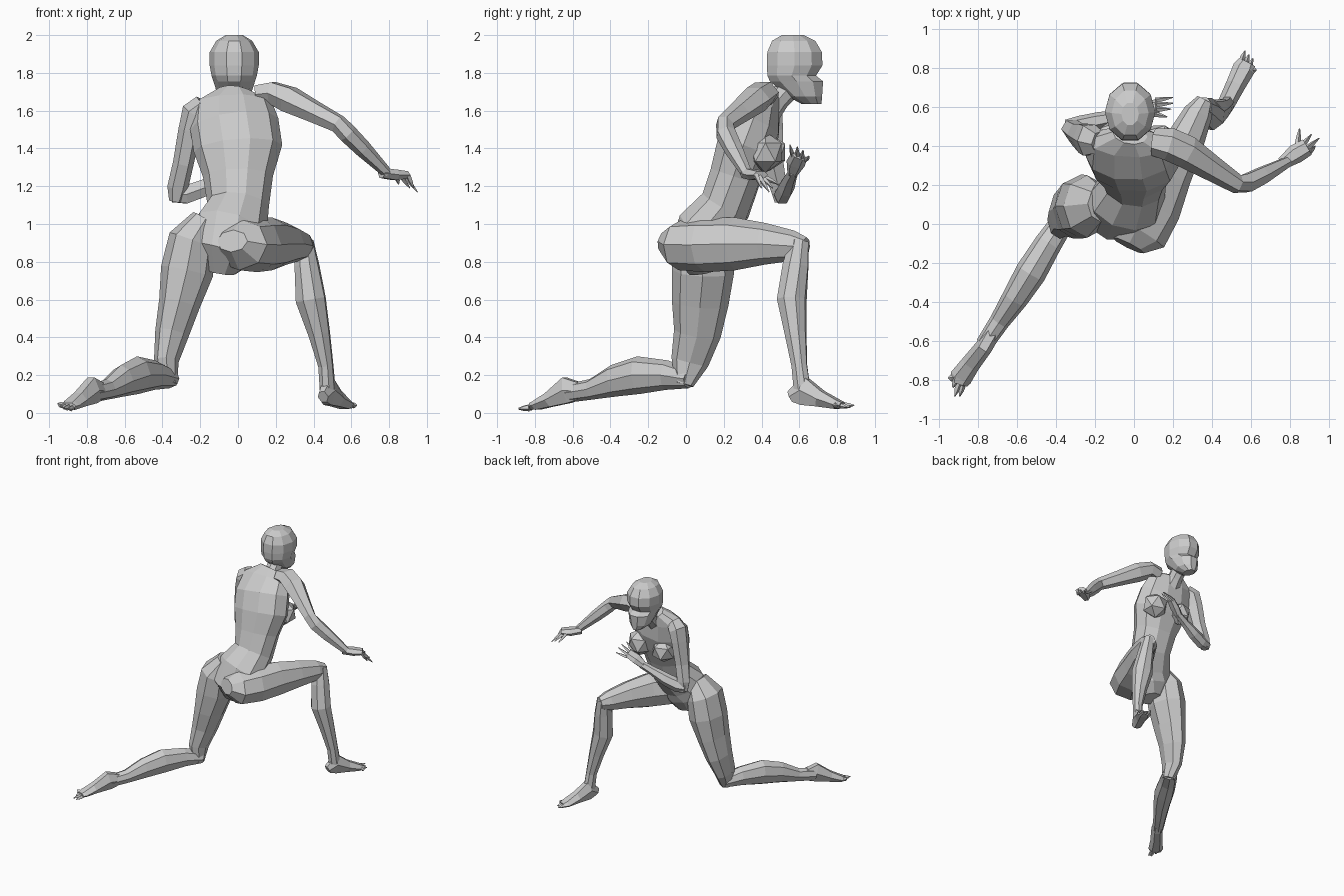
import bpy, bmesh
from math import cos, sin, pi
from mathutils import Vector as V


def tube(bm, rings, side, n=8, axis=None):
    """Loft faceted ellipses (x, y, z, half width, half depth) along a path."""
    pts = [V(r[:3]) for r in rings]
    loops = []
    for i, r in enumerate(rings):
        t = V(axis) if axis else pts[min(i + 1, len(pts) - 1)] - pts[max(i - 1, 0)]
        t.normalize()
        u = V(side)
        u = (u - t * u.dot(t)).normalized()
        w = t.cross(u)
        loops.append([bm.verts.new(pts[i] + u * r[3] * cos(2 * pi * k / n)
                                   + w * r[4] * sin(2 * pi * k / n)) for k in range(n)])
    for a, b in zip(loops, loops[1:]):
        for k in range(n):
            bm.faces.new((a[k], a[(k + 1) % n], b[(k + 1) % n], b[k]))
    bm.faces.new(loops[0][::-1])
    bm.faces.new(loops[-1])


def finish(name, bm):
    bmesh.ops.recalc_face_normals(bm, faces=bm.faces)
    me = bpy.data.meshes.new(name)
    bm.to_mesh(me)
    bm.free()
    ob = bpy.data.objects.new(name, me)
    bpy.context.collection.objects.link(ob)
    return ob


def limb(name, rings, side, n=8, axis=None):
    bm = bmesh.new()
    tube(bm, rings, side, n, axis)
    return finish(name, bm)


def digits(name, a, b, tips, r):
    """Tapered fingers or toes spread evenly along the knuckle line a-b."""
    bm = bmesh.new()
    for i, tip in enumerate(tips):
        p = V(a).lerp(V(b), i / (len(tips) - 1))
        q = V(tip)
        m = p.lerp(q, 0.5)
        tube(bm, [(*p, r, r), (*m, r * 0.8, r * 0.8), (*q, 0.003, 0.003)], V(b) - V(a), 4)
    return finish(name, bm)


def ball(name, loc, scale):
    bm = bmesh.new()
    bmesh.ops.create_icosphere(bm, subdivisions=1, radius=1)
    bmesh.ops.scale(bm, vec=V(scale), verts=bm.verts)
    bmesh.ops.translate(bm, vec=V(loc), verts=bm.verts)
    return finish(name, bm)


# torso leaning forward, shoulders tilted
limb("torso", [(-0.1, 0.09, 0.75, 0.09, 0.08), (-0.08, 0.07, 0.86, 0.19, 0.16),
               (-0.04, 0.11, 0.98, 0.20, 0.16), (0.0, 0.21, 1.10, 0.165, 0.14),
               (0.0, 0.26, 1.25, 0.185, 0.14), (0.0, 0.31, 1.40, 0.235, 0.155),
               (-0.02, 0.36, 1.53, 0.235, 0.15), (-0.03, 0.42, 1.64, 0.21, 0.09),
               (-0.02, 0.46, 1.70, 0.09, 0.06)], (1, 0, 0.15), 10)
ball("left_breast", (-0.10, 0.44, 1.38), (0.10, 0.10, 0.10))
ball("right_breast", (0.13, 0.42, 1.38), (0.11, 0.10, 0.11))

# neck and head
limb("neck", [(-0.02, 0.42, 1.57, 0.09, 0.07), (-0.02, 0.49, 1.66, 0.06, 0.06),
              (-0.02, 0.58, 1.76, 0.06, 0.065)], (1, 0, 0))
limb("head", [(-0.02, 0.665, 1.635, 0.04, 0.055), (-0.02, 0.63, 1.675, 0.085, 0.095),
              (-0.02, 0.585, 1.755, 0.11, 0.148), (-0.02, 0.56, 1.785, 0.12, 0.135),
              (-0.02, 0.575, 1.84, 0.13, 0.155), (-0.02, 0.575, 1.91, 0.13, 0.152),
              (-0.02, 0.57, 1.97, 0.095, 0.12), (-0.02, 0.565, 2.0, 0.045, 0.06)],
     (1, 0, 0), 10, (0, 0, 1))

# right arm, stretched out sideways
limb("right_arm", [(0.10, 0.42, 1.68, 0.07, 0.06), (0.18, 0.41, 1.695, 0.085, 0.065),
                   (0.27, 0.37, 1.66, 0.085, 0.075), (0.41, 0.28, 1.59, 0.065, 0.06),
                   (0.53, 0.205, 1.53, 0.05, 0.05), (0.58, 0.21, 1.48, 0.055, 0.05),
                   (0.66, 0.25, 1.40, 0.05, 0.045), (0.79, 0.32, 1.27, 0.03, 0.027)],
     (0.5, 0.86, 0), 6)
limb("right_hand", [(0.76, 0.31, 1.27, 0.032, 0.03), (0.83, 0.36, 1.26, 0.05, 0.032),
                    (0.89, 0.395, 1.26, 0.045, 0.022)], (-0.6, 0.8, 0), 6)
digits("right_fingers", (0.84, 0.41, 1.25), (0.90, 0.37, 1.26),
       [(0.85, 0.49, 1.21), (0.91, 0.46, 1.19), (0.95, 0.44, 1.17), (0.93, 0.40, 1.19)], 0.015)

# left arm, folded across the chest
limb("left_upper_arm", [(-0.18, 0.42, 1.63, 0.06, 0.06), (-0.23, 0.43, 1.59, 0.07, 0.09),
                        (-0.255, 0.44, 1.50, 0.06, 0.085), (-0.29, 0.46, 1.32, 0.055, 0.065),
                        (-0.32, 0.49, 1.19, 0.055, 0.05), (-0.33, 0.50, 1.12, 0.035, 0.035)],
     (1, 0, 0), 6)
limb("left_forearm", [(-0.35, 0.50, 1.15, 0.035, 0.04), (-0.28, 0.51, 1.155, 0.045, 0.055),
                      (-0.18, 0.53, 1.19, 0.045, 0.052), (-0.07, 0.55, 1.24, 0.035, 0.035),
                      (0.02, 0.57, 1.28, 0.028, 0.03)], (0, 1, 0), 6)
limb("left_hand", [(0.0, 0.565, 1.27, 0.03, 0.03), (0.06, 0.58, 1.32, 0.05, 0.03),
                   (0.12, 0.60, 1.36, 0.045, 0.02)], (0, 1, -0.3), 6)
digits("left_fingers", (0.10, 0.565, 1.36), (0.11, 0.635, 1.34),
       [(0.17, 0.55, 1.42), (0.19, 0.59, 1.41), (0.20, 0.62, 1.39), (0.20, 0.65, 1.36)], 0.014)

# right leg, stepping forward
limb("right_thigh", [(-0.03, -0.11, 0.91, 0.09, 0.06), (0.01, -0.03, 0.89, 0.17, 0.135),
                     (0.10, 0.10, 0.89, 0.15, 0.145), (0.18, 0.26, 0.895, 0.12, 0.14),
                     (0.26, 0.42, 0.895, 0.10, 0.11), (0.33, 0.57, 0.885, 0.075, 0.08),
                     (0.365, 0.635, 0.88, 0.045, 0.05)], (0.87, -0.49, 0))
limb("right_shin", [(0.35, 0.60, 0.91, 0.05, 0.055), (0.365, 0.58, 0.78, 0.065, 0.075),
                    (0.385, 0.56, 0.60, 0.085, 0.08), (0.43, 0.58, 0.42, 0.06, 0.06),
                    (0.465, 0.60, 0.25, 0.04, 0.045), (0.475, 0.615, 0.12, 0.04, 0.05)],
     (0.87, -0.49, 0))
limb("right_foot", [(0.45, 0.555, 0.085, 0.03, 0.035), (0.475, 0.62, 0.12, 0.045, 0.09),
                    (0.52, 0.71, 0.075, 0.05, 0.05), (0.565, 0.80, 0.045, 0.058, 0.028),
                    (0.58, 0.83, 0.04, 0.045, 0.018)], (0.9, -0.42, 0), 6)
digits("right_toes", (0.55, 0.83, 0.04), (0.61, 0.79, 0.04),
       [(0.57, 0.89, 0.04), (0.59, 0.87, 0.03), (0.61, 0.85, 0.03), (0.63, 0.79, 0.04)], 0.016)

# left leg, kneeling behind
limb("left_thigh", [(-0.17, 0.10, 1.02, 0.08, 0.09), (-0.24, 0.09, 0.91, 0.13, 0.16),
                    (-0.27, 0.09, 0.75, 0.14, 0.165), (-0.31, 0.075, 0.58, 0.11, 0.15),
                    (-0.35, 0.06, 0.42, 0.09, 0.125), (-0.38, 0.02, 0.27, 0.065, 0.10),
                    (-0.37, -0.01, 0.15, 0.05, 0.05)], (1, 0, 0))
limb("left_shin", [(-0.36, 0.02, 0.18, 0.06, 0.05), (-0.44, -0.10, 0.20, 0.07, 0.078),
                   (-0.53, -0.25, 0.20, 0.08, 0.10), (-0.61, -0.38, 0.17, 0.068, 0.085),
                   (-0.69, -0.50, 0.125, 0.052, 0.055), (-0.77, -0.62, 0.105, 0.045, 0.05)],
     (0.85, -0.52, 0))
limb("left_foot", [(-0.73, -0.56, 0.115, 0.045, 0.05), (-0.77, -0.63, 0.12, 0.045, 0.08),
                   (-0.84, -0.72, 0.07, 0.05, 0.045), (-0.89, -0.79, 0.04, 0.058, 0.028),
                   (-0.90, -0.82, 0.035, 0.045, 0.02)], (0.87, -0.49, 0), 6)
digits("left_toes", (-0.93, -0.79, 0.04), (-0.88, -0.83, 0.025),
       [(-0.955, -0.79, 0.05), (-0.93, -0.84, 0.03), (-0.92, -0.885, 0.025), (-0.895, -0.885, 0.02)],
       0.017)
